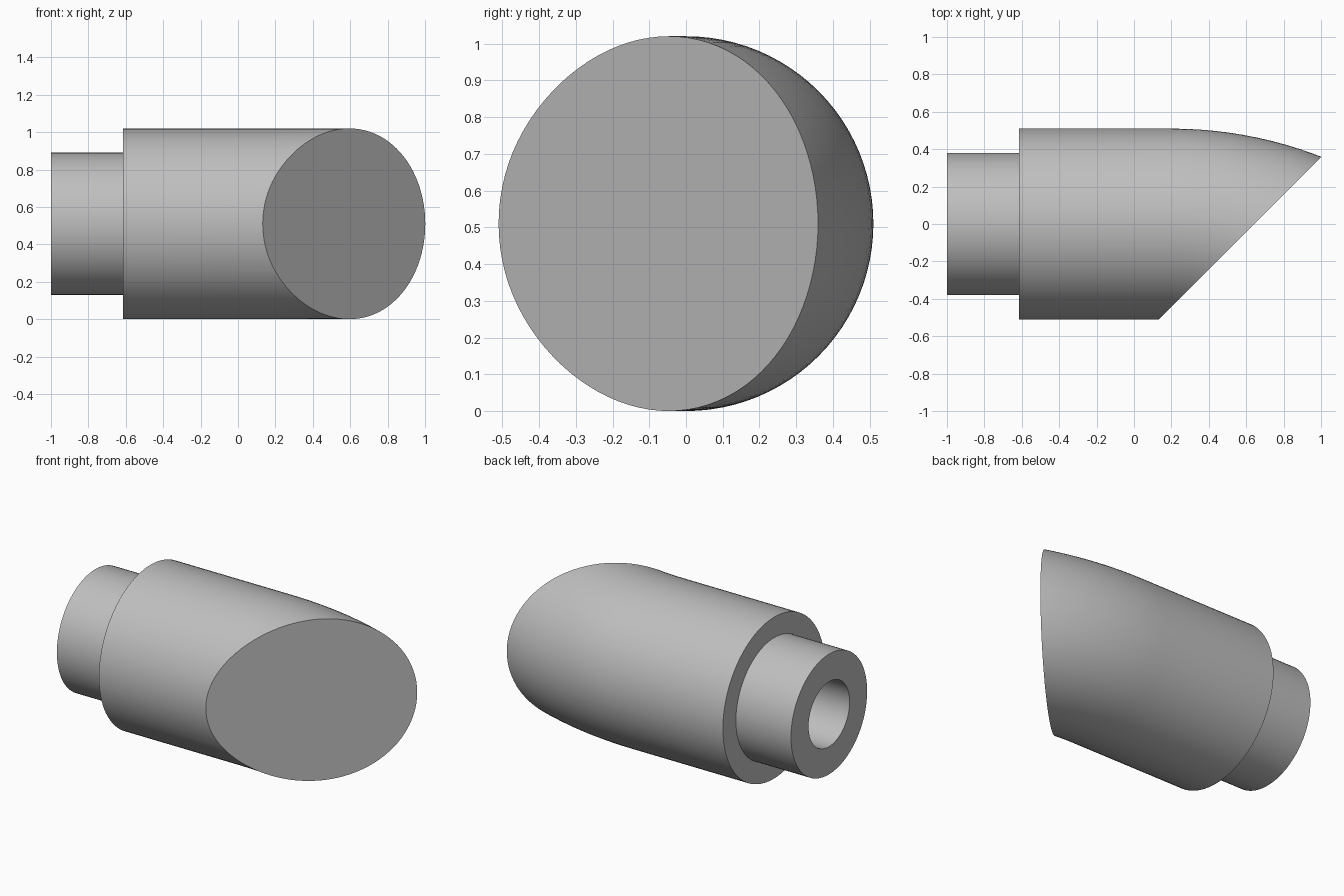
import bpy, bmesh
from math import sin, cos, pi, radians
from mathutils import Vector

cube = bpy.data.objects.get("Cube")
if cube:
    bpy.data.objects.remove(cube)

SIDES = 96
RADIUS = 0.51          # main body radius, also the height of its axis
BEND_START, BEND_RADIUS = 0.2, 1.7

grey = bpy.data.materials.new("plain grey")
grey.use_nodes = True
colour = (0.52, 0.52, 0.52, 1)
grey.diffuse_color = colour
grey.node_tree.nodes["Principled BSDF"].inputs["Base Color"].default_value = colour


def add_ring(bm, x, radius, angle=0.0):
    """Circle across the axis; a positive angle follows the bend toward the front."""
    ring = []
    for i in range(SIDES):
        a = 2 * pi * i / SIDES
        arm = BEND_RADIUS + radius * cos(a)
        px = x + arm * sin(angle)
        py = arm * cos(angle) - BEND_RADIUS
        ring.append(bm.verts.new((px, py, RADIUS + radius * sin(a))))
    return ring


def skin(bm, rings):
    for r, s in zip(rings, rings[1:]):
        for i in range(SIDES):
            j = (i + 1) % SIDES
            bm.faces.new((r[i], r[j], s[j], s[i]))


def finish(bm, name):
    mesh = bpy.data.meshes.new(name)
    bm.to_mesh(mesh)
    bm.free()
    obj = bpy.data.objects.new(name, mesh)
    bpy.context.collection.objects.link(obj)
    mesh.materials.append(grey)
    bpy.ops.object.select_all(action='DESELECT')
    obj.select_set(True)
    bpy.context.view_layer.objects.active = obj
    bpy.ops.object.shade_smooth_by_angle(angle=radians(30))


# Main body: shoulder, straight barrel, gentle bend, then a slanted cut
bm = bmesh.new()
rings = [add_ring(bm, -0.615, 0.38), add_ring(bm, -0.615, RADIUS)]
rings += [add_ring(bm, BEND_START, RADIUS, radians(a)) for a in range(0, 37, 2)]
skin(bm, rings)
cut = bmesh.ops.bisect_plane(
    bm, geom=bm.verts[:] + bm.edges[:] + bm.faces[:],
    plane_co=Vector((0.642, 0, RADIUS)), plane_no=Vector((1, -1, 0)).normalized(),
    clear_outer=True)
rim = [e for e in cut["geom_cut"] if isinstance(e, bmesh.types.BMEdge)]
bmesh.ops.contextual_create(bm, geom=rim)
bmesh.ops.recalc_face_normals(bm, faces=bm.faces)
finish(bm, "angled_body")

# Narrow rear collar with a blind bore
bm = bmesh.new()
profile = [(-0.2, 0.205), (-1, 0.205), (-1, 0.38), (-0.615, 0.38)]
rings = [add_ring(bm, x, r) for x, r in profile]
skin(bm, rings)
bm.faces.new(rings[0])
bmesh.ops.recalc_face_normals(bm, faces=bm.faces)
# Make the end ring face the rear whichever way the shell was oriented
bm.faces.ensure_lookup_table()
end = min(bm.faces, key=lambda f: f.calc_center_median().x)
if end.normal.x > 0:
    bmesh.ops.reverse_faces(bm, faces=bm.faces)
finish(bm, "rear_collar")
